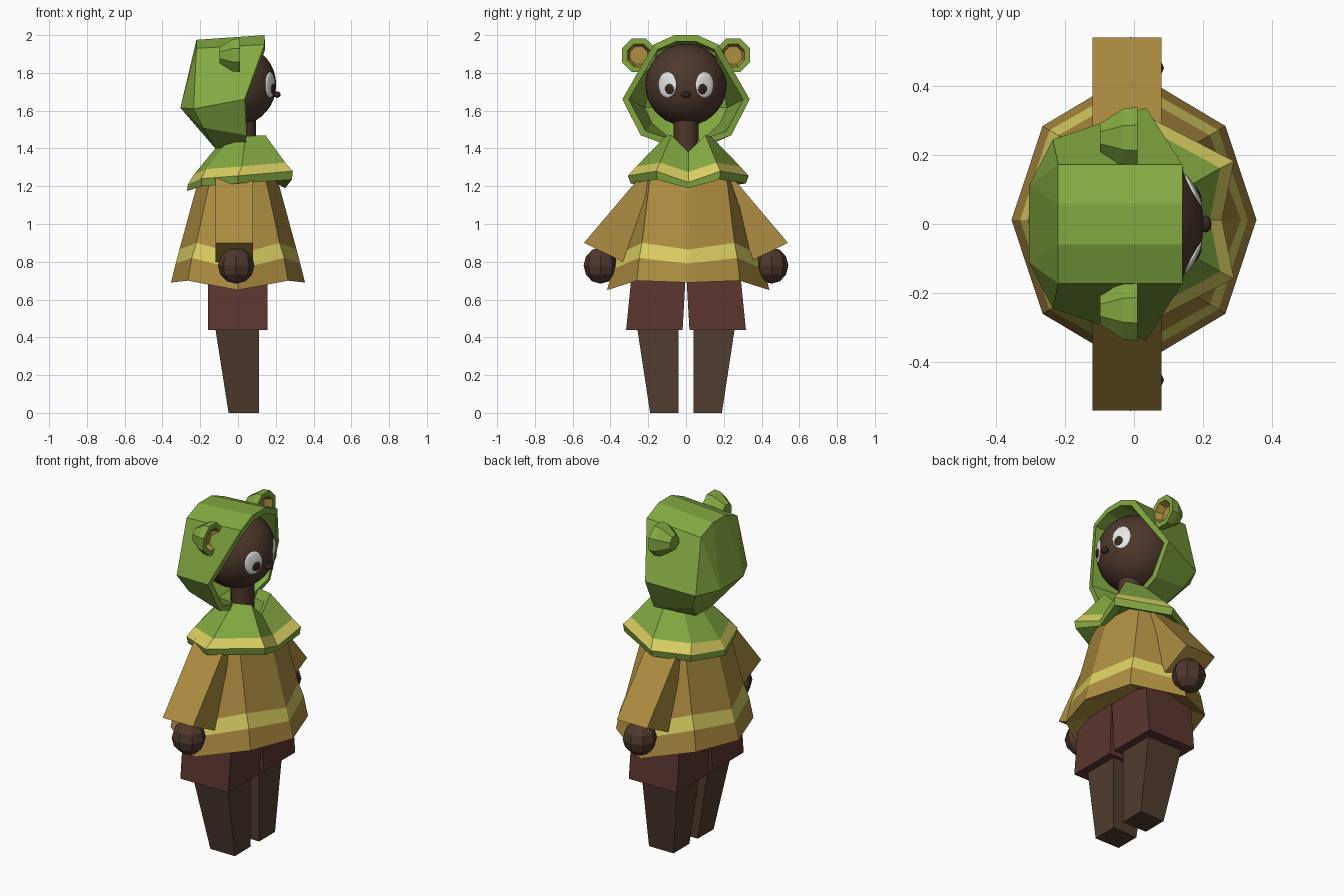
import bpy, bmesh, math
from mathutils import Vector

if "Cube" in bpy.data.objects:
    bpy.data.objects.remove(bpy.data.objects["Cube"])

def material(name, r, g, b):
    lin = [((c / 255 + 0.055) / 1.055) ** 2.4 for c in (r, g, b)]
    m = bpy.data.materials.new(name)
    m.diffuse_color = (*lin, 1)
    m.use_nodes = True
    m.node_tree.nodes["Principled BSDF"].inputs["Base Color"].default_value = m.diffuse_color
    return m

GREEN = material("leaf green", 131, 168, 65)
OCHRE = material("ochre", 174, 141, 65)
YELLOW = material("straw yellow", 217, 206, 98)
SKIN = material("dark brown skin", 78, 56, 45)
LEGS = material("brown trousers", 80, 60, 46)
SHORTS = material("maroon shorts", 92, 54, 48)
WHITE = material("eye white", 232, 232, 232)
DARK = material("deep brown", 56, 38, 31)

def make_object(name, bm, mats):
    bmesh.ops.recalc_face_normals(bm, faces=bm.faces)
    me = bpy.data.meshes.new(name)
    bm.to_mesh(me)
    bm.free()
    for m in mats:
        me.materials.append(m)
    ob = bpy.data.objects.new(name, me)
    bpy.context.collection.objects.link(ob)
    return ob

def loft(name, rings, mats, bands=None, caps=(True, True)):
    """Skin a series of equal rings; bands gives the material of each step."""
    bm = bmesh.new()
    rows = [[bm.verts.new(p) for p in ring] for ring in rings]
    n = len(rows[0])
    for k, (a, b) in enumerate(zip(rows, rows[1:])):
        for i in range(n):
            j = (i + 1) % n
            f = bm.faces.new((a[i], a[j], b[j], b[i]))
            f.material_index = bands[k] if bands else 0
    for cap, row, band in ((caps[0], rows[0], 0), (caps[1], rows[-1], -1)):
        if cap:
            f = bm.faces.new(row)
            f.material_index = bands[band] if bands else 0
    return make_object(name, bm, mats)

def half_ring(pts, shift=0.012):
    """Mirror front-to-back half points across y; ends lie on the centre line."""
    other = [(x, -y, z) for x, y, z in pts[-2:0:-1]]
    return [(x, y + shift, z) for x, y, z in list(pts) + other]

def rect(x0, x1, y0, y1, z, s):
    return [(x0, s * y0, z), (x1, s * y0, z), (x1, s * y1, z), (x0, s * y1, z)]

def ball(name, mat, loc, scale, seg=24, rings=14, smooth=True, axis=None):
    bm = bmesh.new()
    bmesh.ops.create_uvsphere(bm, u_segments=seg, v_segments=rings, radius=1)
    for v in bm.verts:
        v.co = Vector((v.co.x * scale[0], v.co.y * scale[1], v.co.z * scale[2]))
    ob = make_object(name, bm, [mat])
    ob.location = loc
    if axis:
        ob.rotation_euler = (0, -math.atan2(axis.z, math.hypot(axis.x, axis.y)),
                             math.atan2(axis.y, axis.x))
    for p in ob.data.polygons:
        p.use_smooth = smooth
    return ob

# Coat: eight-sided flare with a straw band, closed underneath
def coat_ring(fx, fz, dx, dy, dz, sy, sz):
    return half_ring([(fx, 0, fz), (dx, dy, dz), (0, sy, sz), (-dx, dy, dz), (-fx, 0, fz)])

loft("coat", [
    coat_ring(.20, 1.27, .14, .20, 1.27, .22, 1.27),
    coat_ring(.31, .865, .22, .245, .90, .37, .84),
    coat_ring(.33, .79, .245, .26, .82, .40, .76),
    coat_ring(.355, .69, .265, .272, .70, .43, .65),
    coat_ring(.18, .74, .15, .20, .74, .28, .74)],
    [OCHRE, YELLOW], [0, 1, 0, 0])

# Shoulder cape with a straw band and zigzag hem
hem = [(.25, 0, 1.19), (.285, .165, 1.235), (0, .305, 1.215), (-.19, .215, 1.20), (-.27, 0, 1.175)]
collar = [(.15, 0, 1.38), (.145, .09, 1.47), (.04, .12, 1.465), (-.06, .10, 1.43), (-.12, 0, 1.40)]
loft("cape", [
    half_ring([(.02 + (x - .02) * .75, y * .75, z - .05) for x, y, z in collar]),
    half_ring(collar),
    half_ring([(.22, 0, 1.275), (.25, .15, 1.325), (.02, .275, 1.305), (-.17, .18, 1.29), (-.235, 0, 1.26)]),
    half_ring([(.255, 0, 1.22), (.29, .17, 1.28), (0, .32, 1.255), (-.195, .22, 1.24), (-.265, 0, 1.21)]),
    half_ring(hem),
    half_ring([(x * .7, y * .7, z + .04) for x, y, z in hem])],
    [GREEN, YELLOW], [0, 0, 1, 0, 0])

# Hood: front opening ring, back ring, and a pointed back panel
front = [(.14, .06, 2.0), (.14, .172, 1.95), (.035, .337, 1.66), (.045, .24, 1.47), (.04, .08, 1.41)]
rear = [(-.22, .06, 1.975), (-.22, .172, 1.93), (-.235, .245, 1.61), (-.185, .20, 1.51), (-.12, .08, 1.40)]
bm = bmesh.new()
def both(pts):
    return [bm.verts.new(p) for p in pts] + [bm.verts.new((x, -y, z)) for x, y, z in reversed(pts)]
f, r = both(front), both(rear)
b = both([(-.305, .11, 1.615)])
for i in range(10):
    j = (i + 1) % 10
    bm.faces.new((f[i], f[j], r[j], r[i]))
bm.faces.new((r[0], r[9], b[1], b[0]))
bm.faces.new((r[4], r[5], b[1], b[0]))
for side, tip in ((r[:5], b[0]), (r[:4:-1], b[1])):
    for p, q in zip(side, side[1:]):
        bm.faces.new((p, q, tip))
hood = make_object("hood", bm, [GREEN])
solid = hood.modifiers.new("thickness", 'SOLIDIFY')
solid.thickness = .035
solid.offset = -1

# Head and neck
HC = Vector((-.01, 0, 1.737))
ball("head", SKIN, HC, (.212, .215, .217), 32, 18)
neck = loft("neck", [[(.03 + .065 * math.cos(a * math.pi / 6), .065 * math.sin(a * math.pi / 6), z)
                      for a in range(12)] for z in (1.34, 1.58)], [SKIN])
for p in neck.data.polygons:
    p.use_smooth = len(p.vertices) == 4
ball("nose", DARK, (.207, 0, 1.685), (.018, .025, .017), 12, 8)

for s, side in ((1, "left"), (-1, "right")):
    # Eye and pupil lie on the head surface
    for part, mat, y, z, depth, radius, size in (
            ("eye", WHITE, .103, .0, .012, .204, (.054, .068)),
            ("pupil", DARK, .088, -.024, .008, .213, (.026, .029))):
        d = Vector((math.sqrt(.215 ** 2 - y * y - z * z), s * y, z)).normalized()
        ball(f"{side}_{part}", mat, HC + d * radius, (depth, *size), 20, 12, True, d)

    # Ear: tapered octagonal cup with an ochre hollow
    rings = []
    for x, rad in ((-.098, .045), (-.03, .092), (.01, .096), (.01, .066), (-.035, .05)):
        rings.append([(x, s * .25 + rad * math.cos((k + .5) * math.pi / 4),
                       1.893 + rad * math.sin((k + .5) * math.pi / 4)) for k in range(8)])
    loft(f"{side}_ear", rings, [GREEN, OCHRE], [0, 0, 0, 1])

    # Sleeve: widening wedge
    loft(f"{side}_sleeve", [
        [(x, s * y, z) for x, y, z in ((-.12, .14, 1.22), (.08, .14, 1.22), (.08, .235, 1.26), (-.12, .235, 1.26))],
        [(x, s * y, z) for x, y, z in ((-.12, .335, .80), (.08, .335, .80), (.08, .54, .90), (-.12, .54, .90))]],
        [OCHRE])
    ball(f"{side}_hand", SKIN, (-.01, s * .452, .78), (.097, .09, .096), 8, 6, False)

    # Shorts leg and trouser leg
    loft(f"{side}_shorts", [rect(-.16, .157, .018, .317, .44, s),
                            rect(-.16, .157, .0, .285, .76, s)], [SHORTS])
    loft(f"{side}_leg", [rect(-.05, .112, .04, .19, 0, s),
                         rect(-.122, .112, .04, .26, .46, s)], [LEGS])
